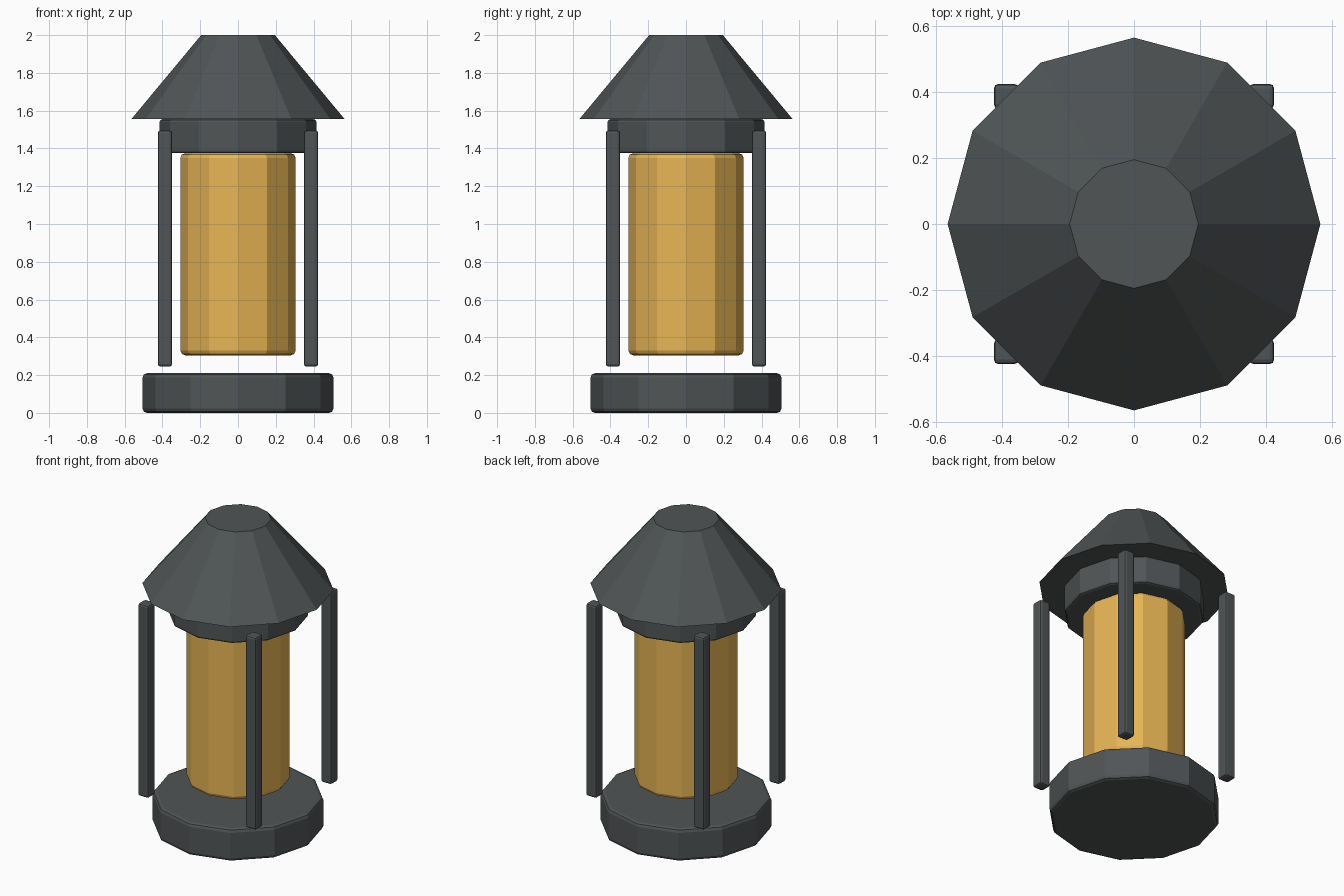
import bpy
import math

if "Cube" in bpy.data.objects:
    bpy.data.objects.remove(bpy.data.objects["Cube"])


def material(name, color):
    mat = bpy.data.materials.new(name)
    mat.diffuse_color = (*color, 1)
    mat.use_nodes = True
    mat.node_tree.nodes["Principled BSDF"].inputs["Base Color"].default_value = mat.diffuse_color
    return mat


iron = material("dark_iron", (0.08, 0.09, 0.093))
amber = material("amber_glow", (0.8, 0.46, 0.09))


def finish(name, mat, bevel):
    ob = bpy.context.object
    ob.name = name
    ob.data.materials.append(mat)
    if bevel:
        mod = ob.modifiers.new("soft_edges", 'BEVEL')
        mod.width = bevel
        mod.segments = 2
        mod.limit_method = 'ANGLE'
        mod.angle_limit = math.radians(40)
    return ob


def drum(name, r_low, r_high, z0, z1, mat, bevel=0):
    bpy.ops.mesh.primitive_cone_add(vertices=12, radius1=r_low, radius2=r_high,
                                    depth=z1 - z0, location=(0, 0, (z0 + z1) / 2))
    return finish(name, mat, bevel)


# Stacked twelve-sided body
drum("base", 0.505, 0.505, 0.0, 0.21, iron, 0.022)
drum("glowing_glass", 0.305, 0.305, 0.305, 1.375, amber, 0.025)
drum("collar", 0.415, 0.415, 1.375, 1.555, iron, 0.015)
drum("roof", 0.565, 0.195, 1.555, 2.0, iron)

# Four corner posts
for side, sx in (("left", -1), ("right", 1)):
    for end, sy in (("front", -1), ("back", 1)):
        bpy.ops.mesh.primitive_cube_add(size=1, location=(sx * 0.387, sy * 0.387, 0.87))
        post = finish(f"{end}_{side}_post", iron, 0.013)
        for v in post.data.vertices:
            v.co.x *= 0.075
            v.co.y *= 0.075
            v.co.z *= 1.25
